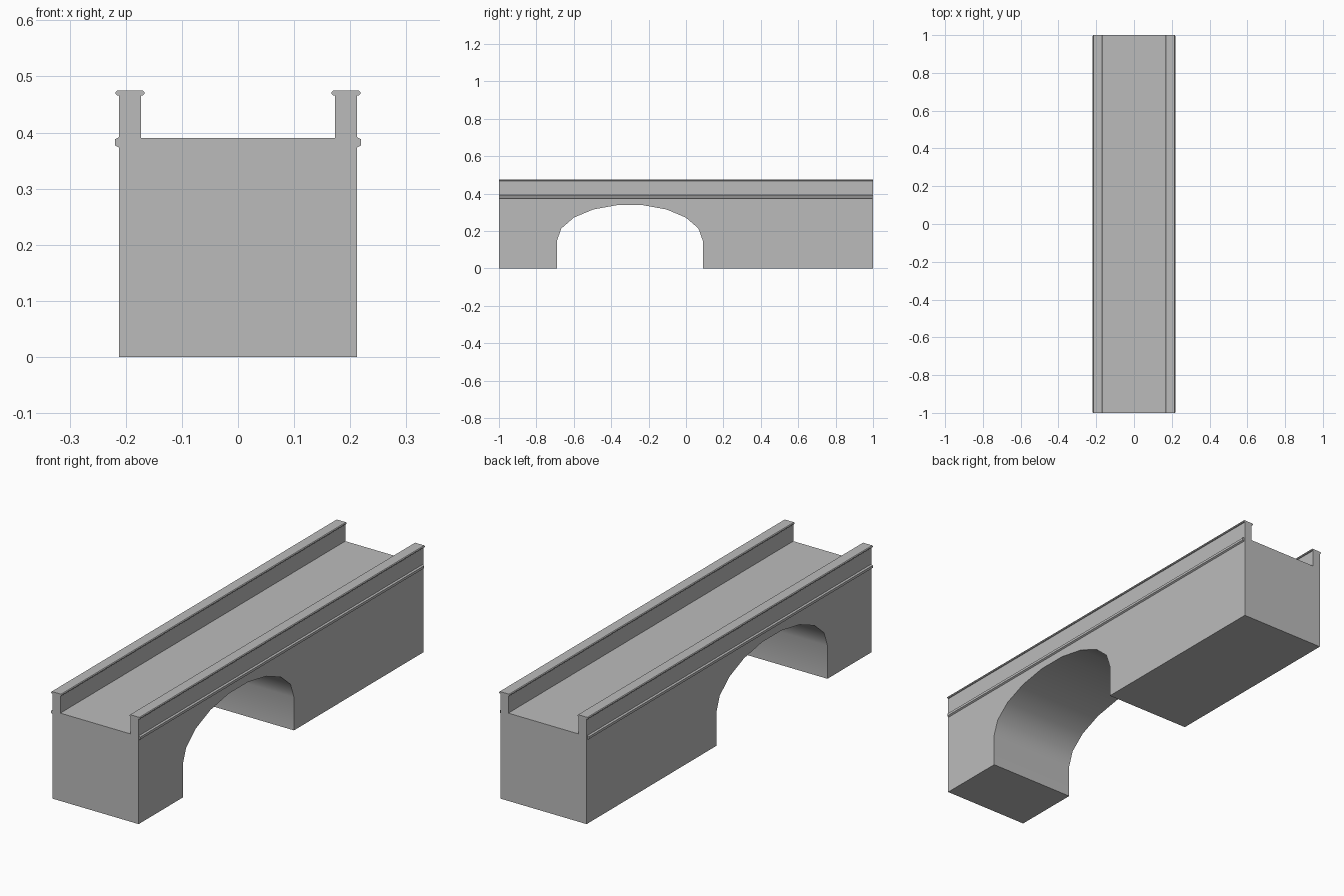
import bpy, bmesh, math
from mathutils import Vector

cube = bpy.data.objects.get("Cube")
if cube:
    bpy.data.objects.remove(cube, do_unlink=True)

stone = bpy.data.materials.new("grey_stone")
stone.use_nodes = True
GREY = (0.5, 0.5, 0.5, 1)
stone.diffuse_color = GREY
stone.node_tree.nodes["Principled BSDF"].inputs["Base Color"].default_value = GREY

HALF_WIDTH, INNER, DECK, PARAPET = 0.212, 0.173, 0.39, 0.468


def prism(points, offset):
    """Closed prism from a loop of 3D points pushed along offset."""
    bm = bmesh.new()
    face = bm.faces.new([bm.verts.new(p) for p in points])
    new = bmesh.ops.extrude_face_region(bm, geom=[face], use_keep_orig=True)["geom"]
    verts = [g for g in new if isinstance(g, bmesh.types.BMVert)]
    bmesh.ops.translate(bm, verts=verts, vec=Vector(offset))
    bmesh.ops.recalc_face_normals(bm, faces=bm.faces[:])
    return bm


def finish(bm, name):
    bmesh.ops.recalc_face_normals(bm, faces=bm.faces[:])
    mesh = bpy.data.meshes.new(name)
    bm.to_mesh(mesh)
    bm.free()
    mesh.materials.append(stone)
    obj = bpy.data.objects.new(name, mesh)
    bpy.context.collection.objects.link(obj)
    return obj


# Bridge body: side profile with an off-centre elliptical arch
arch_y, spring_z, radius_y, radius_z, segments = -0.3, 0.147, 0.39, 0.194, 9
profile = [(-1, 0)]
profile.append((arch_y - radius_y, 0))
for i in range(segments + 1):
    a = math.pi * (1 - i / segments)
    profile.append((arch_y + radius_y * math.cos(a), spring_z + radius_z * math.sin(a)))
profile += [(arch_y + radius_y, 0), (1, 0), (1, DECK), (-1, DECK)]
bm = prism([(-HALF_WIDTH, y, z) for y, z in profile], (2 * HALF_WIDTH, 0, 0))

# Parapets: split off the deck edges and raise them
for x in (-INNER, INNER):
    top = [f for f in bm.faces if f.normal.z > 0.9 and f.calc_center_median().z > DECK - 0.01]
    ends = [f for f in bm.faces if abs(f.normal.y) > 0.99 and abs(f.calc_center_median().y) > 0.99]
    cut = top + ends
    geom = cut + list({e for f in cut for e in f.edges}) + list({v for f in cut for v in f.verts})
    bmesh.ops.bisect_plane(bm, geom=geom, plane_co=(x, 0, 0), plane_no=(1, 0, 0))
    bm.normal_update()
edges = [f for f in bm.faces if f.normal.z > 0.9 and f.calc_center_median().z > DECK - 0.01
         and abs(f.calc_center_median().x) > INNER]
raised = bmesh.ops.extrude_face_region(bm, geom=edges)["geom"]
bmesh.ops.translate(bm, verts=[g for g in raised if isinstance(g, bmesh.types.BMVert)],
                    vec=(0, 0, PARAPET - DECK))
body = finish(bm, "bridge_body")
bpy.context.view_layer.objects.active = body
body.select_set(True)
bpy.ops.object.shade_smooth_by_angle(angle=math.radians(35))
body.select_set(False)

# Chamfered coping and string course on each side
coping = [(0.170, 0.466), (0.215, 0.466), (0.218, 0.469), (0.218, 0.472),
          (0.215, 0.475), (0.170, 0.475), (0.167, 0.472), (0.167, 0.469)]
string = [(0.209, 0.372), (0.212, 0.373), (0.219, 0.377),
          (0.219, 0.388), (0.212, 0.392), (0.209, 0.393)]
for side, label in ((1, "left"), (-1, "right")):
    finish(prism([(side * x, -1, z) for x, z in coping], (0, 2, 0)), label + "_coping")
    finish(prism([(side * x, -0.998, z) for x, z in string], (0, 1.992, 0)), label + "_string_course")
